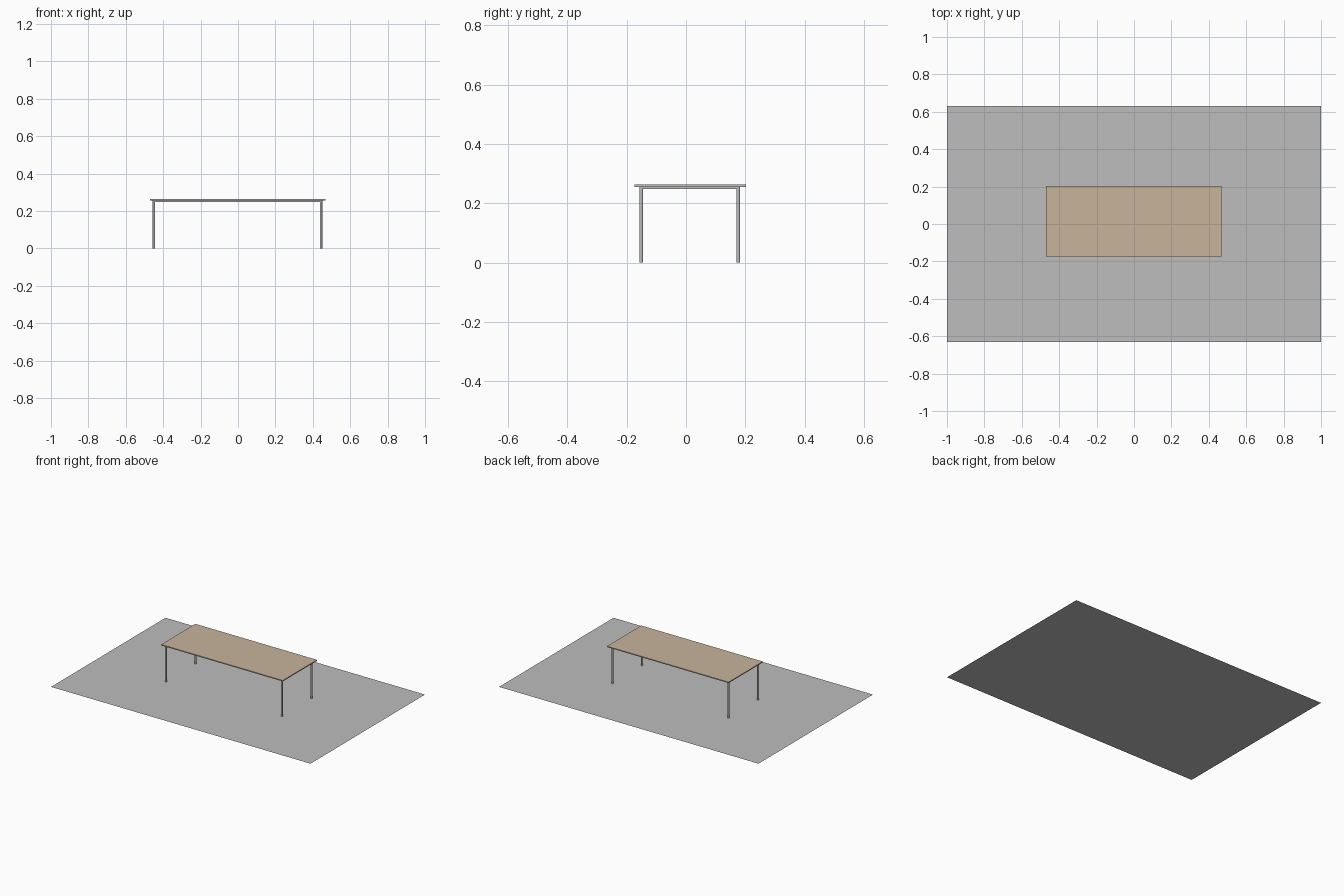
import bpy, bmesh
from mathutils import Matrix

if "Cube" in bpy.data.objects:
    bpy.data.objects.remove(bpy.data.objects["Cube"])


def material(name, rgb):
    m = bpy.data.materials.new(name)
    m.diffuse_color = (*rgb, 1)
    m.use_nodes = True
    m.node_tree.nodes["Principled BSDF"].inputs["Base Color"].default_value = m.diffuse_color
    return m


GREY = material("neutral grey", (0.51, 0.51, 0.51))
WOOD = material("light wood", (0.58, 0.46, 0.33))


def finish(name, bm, mats):
    me = bpy.data.meshes.new(name)
    bm.to_mesh(me)
    bm.free()
    for m in mats:
        me.materials.append(m)
    ob = bpy.data.objects.new(name, me)
    bpy.context.collection.objects.link(ob)
    return ob


def box(name, x0, x1, y0, y1, z0, z1, mats=(GREY,)):
    bm = bmesh.new()
    mat = Matrix.Translation(((x0 + x1) / 2, (y0 + y1) / 2, (z0 + z1) / 2)) \
        @ Matrix.Diagonal((x1 - x0, y1 - y0, z1 - z0, 1))
    bmesh.ops.create_cube(bm, size=1, matrix=mat)
    if len(mats) > 1:  # second colour on the upward face
        bm.normal_update()
        for f in bm.faces:
            f.material_index = 1 if f.normal.z > 0.5 else 0
    return finish(name, bm, mats)


# Floor: single sheet
bm = bmesh.new()
bmesh.ops.create_grid(bm, x_segments=1, y_segments=1, size=1,
                      matrix=Matrix.Diagonal((1, 0.63, 1, 1)))
finish("floor_sheet", bm, [GREY])

# Table top with wooden upper face
box("table_top", -0.47, 0.467, -0.174, 0.202, 0.256, 0.263, (GREY, WOOD))

# Round legs
R = 0.0065
LX, LY = (-0.450, 0.444), (-0.151, 0.176)
for x, side in zip(LX, ("left", "right")):
    for y, end in zip(LY, ("front", "back")):
        bm = bmesh.new()
        bmesh.ops.create_cone(bm, cap_ends=True, segments=20, radius1=R, radius2=R,
                              depth=0.256, matrix=Matrix.Translation((x, y, 0.128)))
        for f in bm.faces:
            f.smooth = len(f.verts) == 4
        for e in bm.edges:
            e.smooth = all(len(f.verts) == 4 for f in e.link_faces)
        finish(f"{end}_{side}_leg", bm, [GREY])

# Support rails between the legs
for y, end in zip(LY, ("front", "back")):
    box(f"{end}_rail", LX[0], LX[1], y - 0.005, y + 0.005, 0.249, 0.256)
for x, side in zip(LX, ("left", "right")):
    box(f"{side}_rail", x - 0.005, x + 0.005, LY[0], LY[1], 0.249, 0.256)
